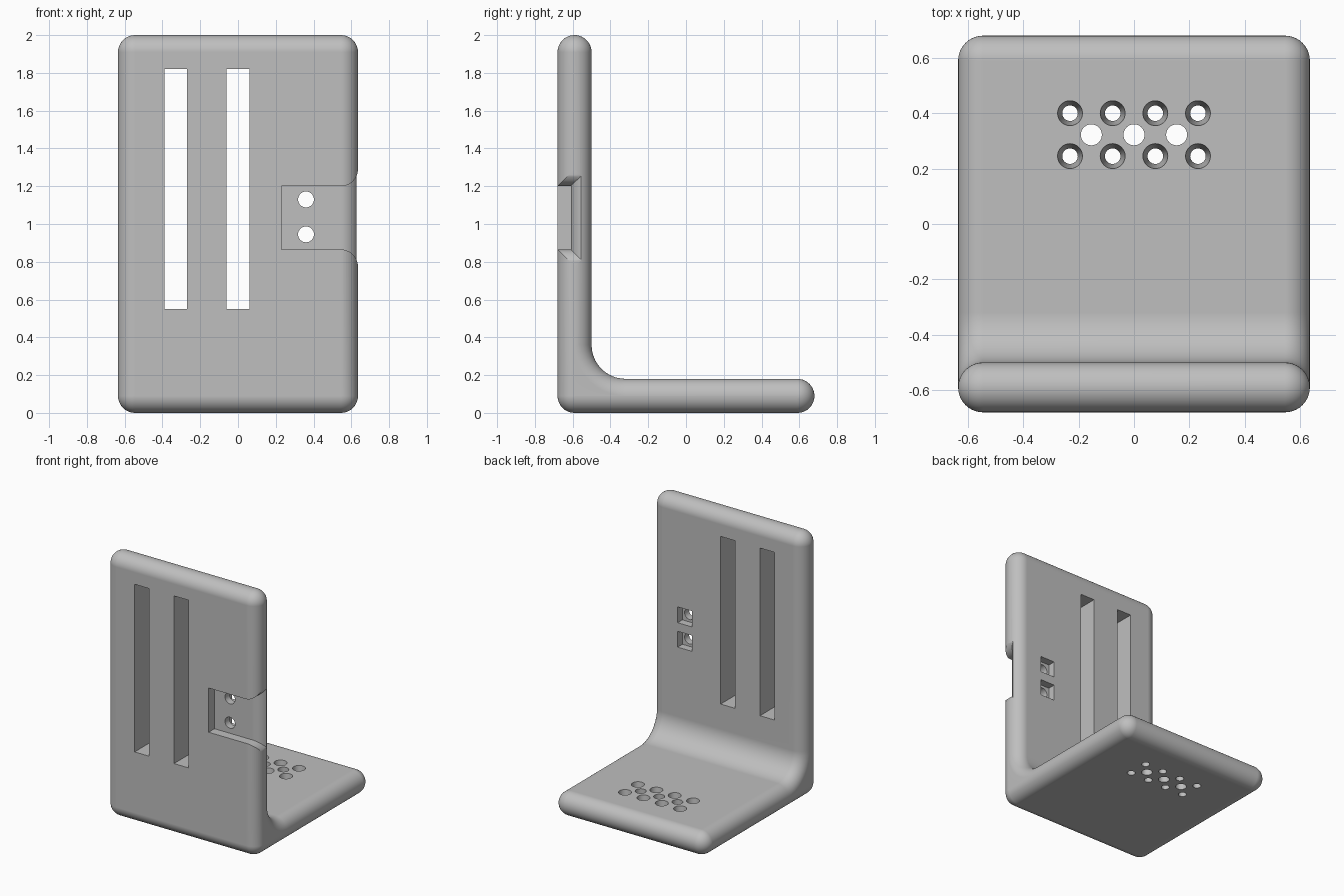
import bpy, bmesh, math
from math import sin, cos, pi

if "Cube" in bpy.data.objects:
    bpy.data.objects.remove(bpy.data.objects["Cube"], do_unlink=True)

R = 0.09            # edge radius, half the plate thickness
HX = 0.635          # half width
HY = 0.68           # half depth
FILLET = 0.18       # inner corner radius
STEPS = 10

grey = bpy.data.materials.new("light_grey")
grey.use_nodes = True
colour = (0.52, 0.52, 0.52, 1)
grey.diffuse_color = colour
grey.node_tree.nodes["Principled BSDF"].inputs["Base Color"].default_value = colour


def loft(name, rings):
    """Skin equal-length rings of points and cap both ends."""
    bm = bmesh.new()
    loops = [[bm.verts.new(p) for p in ring] for ring in rings]
    n = len(loops[0])
    for a, b in zip(loops, loops[1:]):
        for i in range(n):
            j = (i + 1) % n
            bm.faces.new((a[i], a[j], b[j], b[i]))
    bm.faces.new(loops[0])
    bm.faces.new(loops[-1])
    bmesh.ops.recalc_face_normals(bm, faces=bm.faces)
    mesh = bpy.data.meshes.new(name)
    bm.to_mesh(mesh)
    bm.free()
    mesh.materials.append(grey)
    obj = bpy.data.objects.new(name, mesh)
    bpy.context.collection.objects.link(obj)
    return obj


def arc(cy, cz, r, start, end):
    return [(cy + r * cos(start + (end - start) * i / STEPS),
             cz + r * sin(start + (end - start) * i / STEPS))
            for i in range(STEPS + 1)]


def side_profile(inset):
    """L-shaped outline, shrunk by inset."""
    r, y = R - inset, HY - R
    inner = (-HY + 2 * R + FILLET, 2 * R + FILLET)
    return (arc(-y, R, r, pi, 1.5 * pi)
            + arc(y, R, r, -pi / 2, 0) + arc(y, R, r, 0, pi / 2)[1:]
            + arc(*inner, FILLET + inset, 1.5 * pi, pi)
            + arc(-y, 2 - R, r, 0, pi / 2) + arc(-y, 2 - R, r, pi / 2, pi)[1:])


# Bracket body with fully rounded edges
limit = math.acos(0.01)
half = [(HX - R + R * sin(limit * i / STEPS), R * (1 - cos(limit * i / STEPS)))
        for i in range(STEPS + 1)]
sections = [(-x, d) for x, d in reversed(half)] + half
body = loft("bracket_body", [[(x, y, z) for y, z in side_profile(d)]
                             for x, d in sections])


def box(name, x0, x1, y0, y1, z0, z1):
    return loft(name, [[(x, y0, z0), (x, y1, z0), (x, y1, z1), (x, y0, z1)]
                       for x in (x0, x1)])


def hole(name, place, levels, sides=32):
    """Round cutter; place maps (u, v, height), levels are (height, radius)."""
    return loft(name, [[place(r * cos(2 * pi * i / sides), r * sin(2 * pi * i / sides), h)
                        for i in range(sides)] for h, r in levels])


cutters = []

# Two long slots through the upright plate
for x in (-0.33, 0):
    cutters.append(box("slot_cutter", x - 0.06, x + 0.06, -0.8, -0.4, 0.55, 1.82))

# Side notch whose mouth flares outwards
flare = [(0.23, 0)] + [(HX - R + R * sin(pi / 2 * i / STEPS), R * (1 - cos(pi / 2 * i / STEPS)))
                       for i in range(STEPS + 1)] + [(0.7, R)]
cutters.append(loft("notch_cutter", [
    [(x, -0.8, 0.865 - d), (x, -0.61 + d, 0.865 - d),
     (x, -0.61 + d, 1.2 + d), (x, -0.8, 1.2 + d)] for x, d in flare]))

# Screw holes in the notch with square pockets behind
for z in (0.945, 1.13):
    cutters.append(box("pocket_cutter", 0.3, 0.42, -0.557, -0.4, z - 0.06, z + 0.06))
    cutters.append(hole("screw_cutter", lambda u, v, h, z=z: (0.36 + u, h, z + v),
                        [(-0.8, 0.042), (-0.4, 0.042)]))

# Tapered and straight holes through the foot plate
slope = 0.017 / 0.18
taper = [(-0.05, 0.028 - 0.05 * slope), (0.25, 0.028 + 0.25 * slope)]
straight = [(-0.05, 0.038), (0.25, 0.038)]
spots = [(x, y, taper) for y in (0.245, 0.4) for x in (-0.231, -0.077, 0.077, 0.231)]
spots += [(x, 0.322, straight) for x in (-0.154, 0, 0.154)]
for x, y, levels in spots:
    cutters.append(hole("foot_hole_cutter",
                        lambda u, v, h, x=x, y=y: (x + u, y + v, h), levels))

# Cut everything out of the body
bpy.ops.object.select_all(action="DESELECT")
body.select_set(True)
bpy.context.view_layer.objects.active = body
for cutter in cutters:
    mod = body.modifiers.new("cut", "BOOLEAN")
    mod.operation = "DIFFERENCE"
    mod.solver = "EXACT"
    mod.object = cutter
    bpy.ops.object.modifier_apply(modifier=mod.name)
    bpy.data.objects.remove(cutter, do_unlink=True)

bpy.ops.object.shade_smooth_by_angle(angle=math.radians(30))
weighted = body.modifiers.new("even_shading", "WEIGHTED_NORMAL")
weighted.keep_sharp = True
